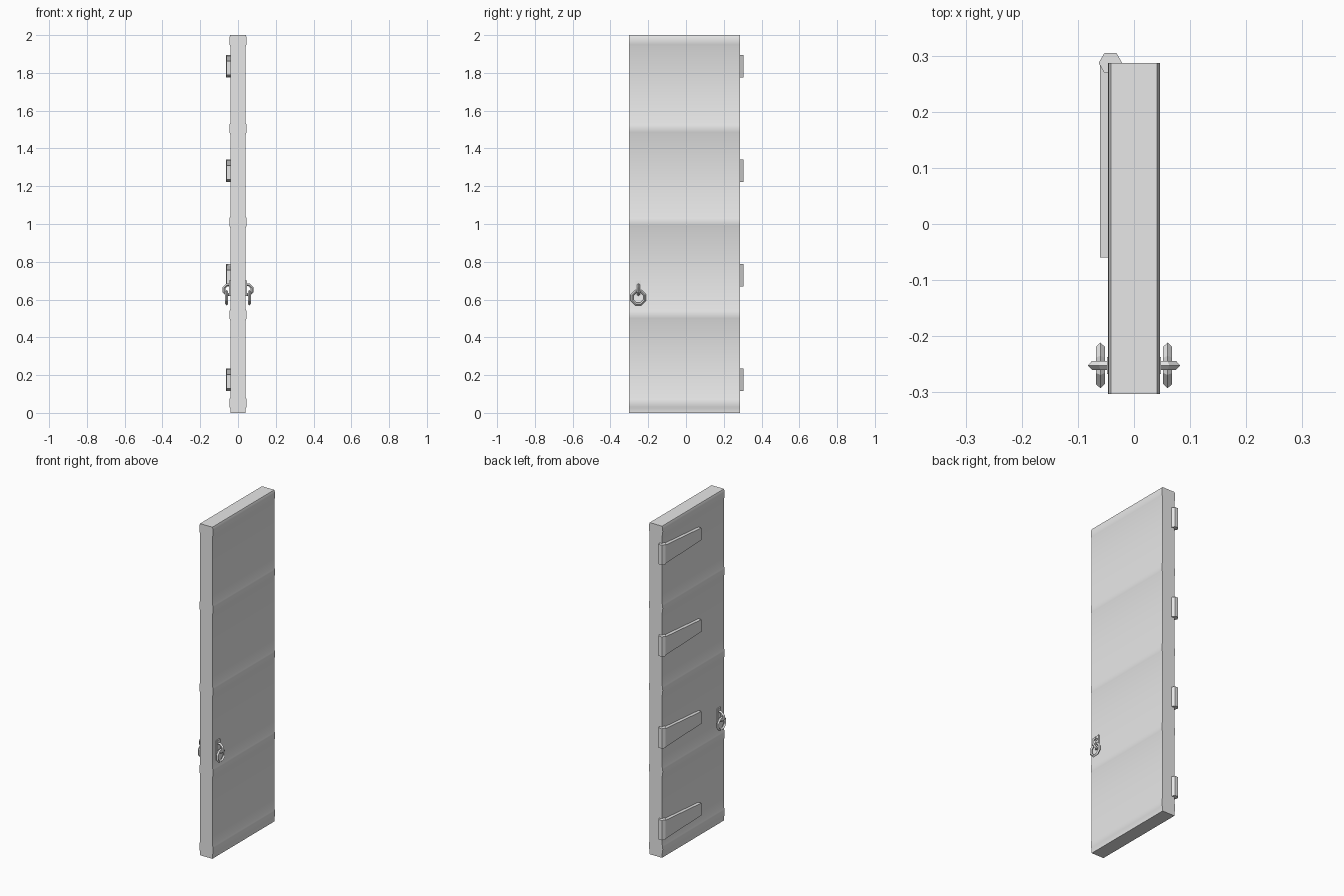
import bpy
import bmesh
from math import pi, radians
from mathutils import Matrix

cube = bpy.data.objects.get("Cube")
if cube:
    bpy.data.objects.remove(cube, do_unlink=True)

grey = bpy.data.materials.new("light_grey")
grey.use_nodes = True
grey.diffuse_color = (0.8, 0.8, 0.8, 1)
grey.node_tree.nodes["Principled BSDF"].inputs["Base Color"].default_value = (0.8, 0.8, 0.8, 1)


def finish(bm, name, smooth=None):
    """Turn a bmesh into a named, coloured object."""
    bmesh.ops.recalc_face_normals(bm, faces=bm.faces)
    mesh = bpy.data.meshes.new(name)
    bm.to_mesh(mesh)
    bm.free()
    mesh.materials.append(grey)
    obj = bpy.data.objects.new(name, mesh)
    bpy.context.collection.objects.link(obj)
    if smooth:
        bpy.ops.object.select_all(action='DESELECT')
        obj.select_set(True)
        bpy.context.view_layer.objects.active = obj
        bpy.ops.object.shade_smooth_by_angle(angle=radians(smooth))
    return obj


def extrude(name, points, vector, smooth=None):
    """Extrude a closed outline along a vector."""
    bm = bmesh.new()
    face = bm.faces.new([bm.verts.new(p) for p in points])
    geom = bmesh.ops.extrude_face_region(bm, geom=[face])["geom"]
    moved = [g for g in geom if isinstance(g, bmesh.types.BMVert)]
    bmesh.ops.translate(bm, verts=moved, vec=vector)
    return finish(bm, name, smooth)


def ring(name, centre, axis, major, minor, sides=8):
    """Faceted ring with a diamond cross-section."""
    bm = bmesh.new()
    section = [bm.verts.new((major + a * minor, 0, b * minor))
               for a, b in ((1, 0), (0, 1), (-1, 0), (0, -1))]
    edges = [bm.edges.new((section[i], section[(i + 1) % 4])) for i in range(4)]
    bmesh.ops.spin(bm, geom=section + edges, cent=(0, 0, 0), axis=(0, 0, 1),
                   angle=2 * pi, steps=sides, use_merge=True)
    bmesh.ops.remove_doubles(bm, verts=bm.verts, dist=0.0005)
    # half-step turn puts flat sides at the compass points
    turn = Matrix.Rotation(pi / sides, 4, 'Z')
    bm.transform(Matrix.Translation(centre) @ Matrix.Rotation(pi / 2, 4, axis) @ turn)
    return finish(bm, name)


# Door slab: one profile with rounded ribs, extruded across the width
HALF, RIB = 0.041, 0.005
FRONT, BACK = -0.303, 0.287
side = [(HALF, 0)]
for base in (0.022, 0.49, 0.98, 1.475, 1.94):
    for rise, bulge in ((0, 0), (0.01, 0.8), (0.03, 1), (0.05, 0.8), (0.06, 0)):
        side.append((HALF + RIB * bulge, base + rise))
outline = side + [(-x, z) for x, z in reversed(side)]
extrude("door_slab", [(x, FRONT, z) for x, z in outline], (0, BACK - FRONT, 0), 25)

# Hinges: hexagonal barrel and tapered strap
for i, z in enumerate((0.115, 0.668, 1.222, 1.775), 1):
    bm = bmesh.new()
    place = Matrix.Translation((-0.042, 0.287, z + 0.06))
    bmesh.ops.create_cone(bm, cap_ends=True, segments=6, radius1=0.021, radius2=0.021,
                          depth=0.12, matrix=place @ Matrix.Rotation(pi / 6, 4, 'Z'))
    # keep two corners of the hexagon on the x axis
    if max(v.co.x for v in bm.verts) < -0.042 + 0.0205:
        bmesh.ops.rotate(bm, verts=bm.verts, cent=place.translation,
                         matrix=Matrix.Rotation(pi / 6, 3, 'Z'))
    finish(bm, f"hinge_barrel_{i}")
    strap = [(BACK, 0.003), (BACK, 0.115), (-0.06, 0.088), (-0.06, 0.014)]
    extrude(f"hinge_strap_{i}", [(-0.061, y, z + h) for y, h in strap], (0.022, 0, 0))

# Ring handles on both sides: backplate, eye and hanging ring
for label, s in (("left", 1), ("right", -1)):
    plate = [(-0.267, 0.62), (-0.237, 0.62), (-0.237, 0.7), (-0.267, 0.7)]
    extrude(f"handle_backplate_{label}", [(s * 0.036, y, z) for y, z in plate],
            (s * 0.012, 0, 0))
    ring(f"handle_eye_{label}", (s * 0.049, -0.252, 0.652), 'X', 0.028, 0.008)
    ring(f"handle_ring_{label}", (s * 0.06, -0.252, 0.61), 'Y', 0.036, 0.008)
